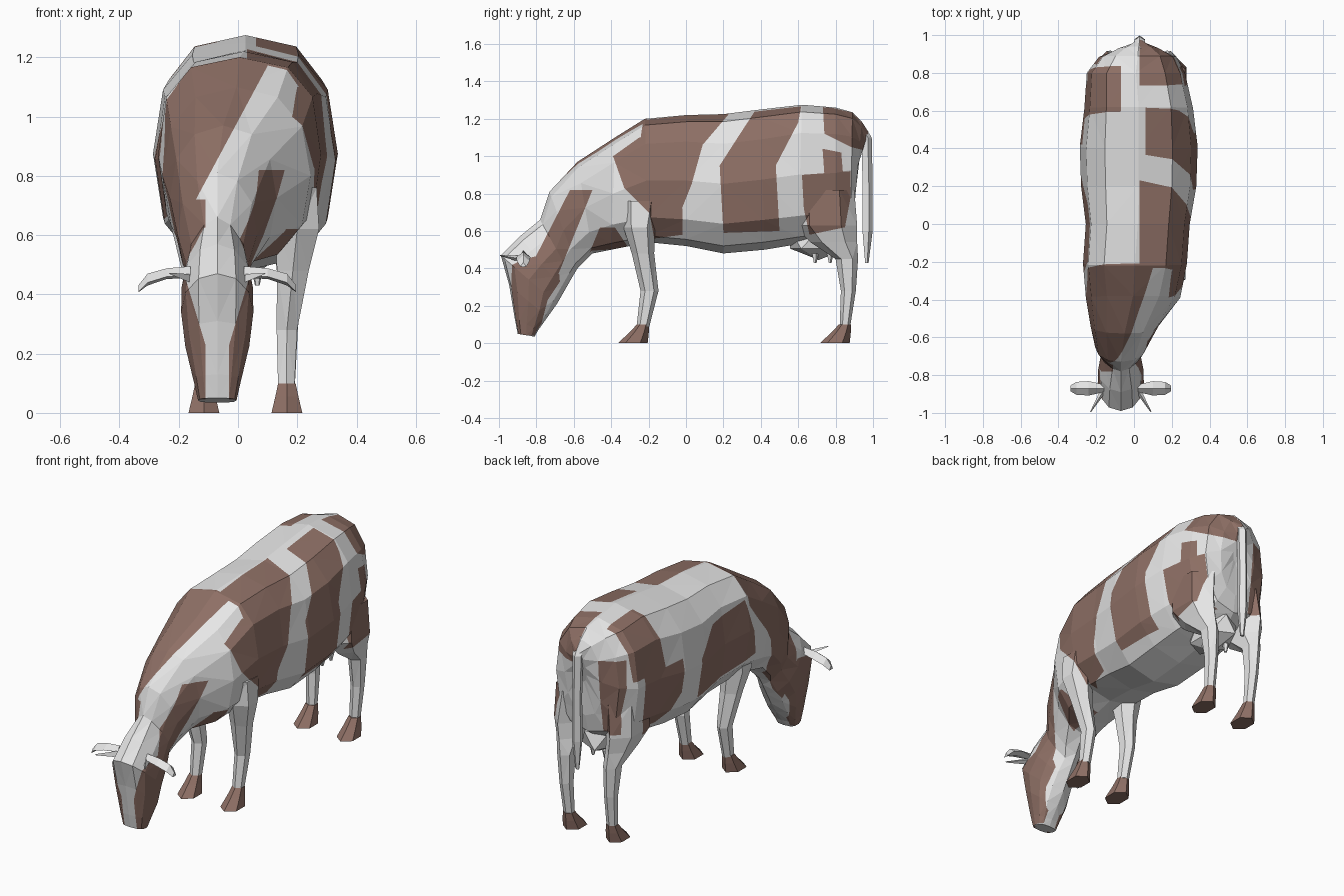
import bpy, bmesh, math
from mathutils import Vector

if "Cube" in bpy.data.objects:
    bpy.data.objects.remove(bpy.data.objects["Cube"])


def material(name, rgb):
    m = bpy.data.materials.new(name)
    m.diffuse_color = (*rgb, 1)
    m.use_nodes = True
    m.node_tree.nodes["Principled BSDF"].inputs["Base Color"].default_value = m.diffuse_color
    return m


WHITE = material("off white hide", (0.79, 0.79, 0.79))
BROWN = material("brown hide", (0.27, 0.16, 0.13))
MID = 0.025          # centre line of the trunk
HEAD_X = -0.07       # the head is turned a little to one side

# Brown patches: (side, x offset, x slope with z, convex outline in y,z)
RIGHT = [
    (1, 0.03, 0, [(-.22, 1.25), (.25, 1.25), (.08, 1.05), (-.25, 1.05)]),
    (1, 0.03, 0, [(-.39, 1.0), (-.25, 1.1), (.1, 1.1), (.03, .85), (-.03, .7), (-.2, .7), (-.33, .83)]),
    (1, 0.03, 0, [(-.2, .72), (-.02, .72), (-.02, .58), (-.17, .56)]),
    (1, 0.0, 0, [(-.53, .45), (-.46, .62), (-.38, .62), (-.3, .5)]),
    (1, 0.06, 0, [(.4, 1.29), (.62, 1.29), (.6, 1.18), (.48, .95), (.18, .95), (.27, 1.09)]),
    (1, 0.06, 0, [(.18, .95), (.48, .95), (.5, .6), (.2, .59)]),
    (1, 0.08, 0, [(.62, .9), (.88, .92), (.88, .78), (.85, .62), (.66, .58), (.63, .72)]),
    (1, 0.08, 0, [(.73, 1.04), (.83, 1.02), (.84, .9), (.74, .9)]),
    (1, 0.03, 0, [(.73, 1.3), (1, 1.3), (1, 1.02), (.88, 1.05), (.74, 1.12)]),
]
LEFT = [
    (-1, -0.07, 0, [(.84, 1.3), (.6, 1.3), (.56, .95), (.82, .95)]),
    (-1, -0.07, 0, [(.42, .95), (.74, .95), (.72, .6), (.55, .6), (.42, .75)]),
    (-1, -0.07, 0, [(.25, .88), (.1, 1.02), (-.2, 1.05), (-.3, .7), (.25, .65)]),
    (-1, -0.08, 0, [(.84, 1.08), (1, 1.08), (1, .65), (.87, .65)]),
]
MUZZLE = [(-.97, .23), (-.94, .05), (-.79, .04), (-.74, .23)]
CHEEK = [(-.97, .23), (-.97, .47), (-.78, .47), (-.66, .35), (-.74, .23)]
NECK = [
    (1, 0.0, 0, [(-.62, .82), (-.5, .82), (-.67, .4), (-.72, .28), (-.85, .3), (-.8, .47)]),
    (-1, -.529, .537, [(-.2, 1.25), (-.24, 1.0), (-.45, .72), (-.86, .72), (-.86, 1.25)]),
    (-1, -.11, 0, [(-.45, .72), (-.78, .72), (-.78, .5), (-.7, .25), (-.55, .45)]),
    (1, -.03, 0, MUZZLE), (-1, -.11, 0, MUZZLE),
    (1, -.099, .3, CHEEK), (-1, -.041, -.3, CHEEK),
]


def inside(poly, y, z):
    c = [(b[0] - a[0]) * (z - a[1]) - (b[1] - a[1]) * (y - a[0])
         for a, b in zip(poly, poly[1:] + poly[:1])]
    return min(c) >= 0 or max(c) <= 0


def paint(bm):
    """Cut the patch outlines into the faces, then colour the faces inside."""
    for side, x0, slope, poly in RIGHT + LEFT + NECK:
        ys, zs = [p[0] for p in poly], [p[1] for p in poly]
        planes = [(Vector((x0, 0, 0)), Vector((1, 0, -slope)))]
        for a, b in zip(poly, poly[1:] + poly[:1]):
            planes.append((Vector((0, *a)), Vector((0, b[1] - a[1], a[0] - b[0]))))
        for co, no in planes:
            geom = set()
            for f in bm.faces:
                v = [w.co for w in f.verts]
                if (max(side * (p.x - x0 - slope * p.z) for p in v) > 0
                        and max(p.y for p in v) > min(ys) and min(p.y for p in v) < max(ys)
                        and max(p.z for p in v) > min(zs) and min(p.z for p in v) < max(zs)):
                    geom.update([f, *f.edges, *f.verts])
            if geom:
                bmesh.ops.bisect_plane(bm, geom=list(geom), dist=1e-4,
                                       plane_co=co, plane_no=no.normalized())
    for f in bm.faces:
        c = f.calc_center_median()
        f.material_index = int(any(s * (c.x - x0 - k * c.z) > 0 and inside(p, c.y, c.z)
                                   for s, x0, k, p in RIGHT + LEFT + NECK))


def finish(name, bm, mats, patched=False):
    bmesh.ops.recalc_face_normals(bm, faces=bm.faces[:])
    if patched:
        bmesh.ops.triangulate(bm, faces=bm.faces[:])
        paint(bm)
    me = bpy.data.meshes.new(name)
    bm.to_mesh(me)
    bm.free()
    for m in mats:
        me.materials.append(m)
    ob = bpy.data.objects.new(name, me)
    bpy.context.collection.objects.link(ob)
    return ob


def loft(name, rings, mats, patched=False):
    """Skin a list of point rings and cap both ends."""
    bm = bmesh.new()
    rows = [[bm.verts.new(p) for p in r] for r in rings]
    n = len(rows[0])
    for a, b in zip(rows, rows[1:]):
        for i in range(n):
            j = (i + 1) % n
            bm.faces.new((a[i], a[j], b[j], b[i]))
    bm.faces.new(rows[0])
    bm.faces.new(rows[-1])
    return finish(name, bm, mats, patched)


def body_ring(ty, tz, by, bz, cx, hw, power):
    mid, up = Vector((cx, (ty + by) / 2, (tz + bz) / 2)), Vector((0, ty - by, tz - bz)) / 2
    out = []
    for i in range(12):
        c, s = math.cos(i * math.pi / 6), math.sin(i * math.pi / 6)
        c, s = [math.copysign(abs(v) ** power if abs(v) > 1e-6 else 0, v) for v in (c, s)]
        out.append(mid + up * s + Vector((hw * c, 0, 0)))
    return out


def flat_ring(x, y, z, hx, hy, n=6):
    return [(x + hx * math.sin(2 * math.pi * i / n), y + hy * math.cos(2 * math.pi * i / n), z)
            for i in range(n)]


# Trunk, neck and head: top y,z / bottom y,z / centre x / half width / roundness
SECTIONS = [
    (.975, 1.13, .91, .92, .03, .035, 1), (.94, 1.185, .90, .72, .025, .12, .9),
    (.89, 1.235, .88, .62, .02, .205, .8),
    (.80, 1.26, .80, .56, .01, .26, .75), (.62, 1.275, .60, .53, .025, .288, .75),
    (.40, 1.25, .42, .50, .025, .312, .8), (.20, 1.225, .20, .48, .025, .305, .8),
    (0, 1.22, 0, .52, .02, .275, .75), (-.22, 1.20, -.2, .54, .005, .275, .75),
    (-.38, 1.10, -.4, .50, -.005, .25, .85), (-.58, .97, -.5, .48, -.05, .18, .9),
    (-.73, .81, -.58, .40, -.07, .135, 1),
]
HEAD = [
    (-.78, .66, -.61, .35, HEAD_X, .105, 1.25), (-.89, .57, -.65, .28, HEAD_X, .12, 1.05),
    (-.99, .47, -.69, .21, HEAD_X, .122, .95), (-.945, .31, -.74, .14, HEAD_X, .108, .8),
    (-.915, .13, -.79, .07, HEAD_X, .078, .7), (-.90, .05, -.81, .035, HEAD_X, .065, .7),
]
loft("body_and_head", [body_ring(*s) for s in SECTIONS + HEAD], [WHITE, BROWN], True)

# Legs and hooves, mirrored about the trunk centre: offset x, y, z, half x, half y
LEGS = {
    "front": ([(.18, -.24, .76, .07, .11), (.175, -.25, .62, .085, .085), (.16, -.23, .48, .062, .06),
               (.14, -.195, .28, .04, .048), (.138, -.23, .09, .032, .034)], -.23),
    "hind": ([(.15, .74, .82, .11, .16), (.17, .745, .63, .095, .17), (.16, .79, .54, .07, .125),
              (.15, .86, .45, .047, .06), (.145, .868, .28, .037, .04), (.14, .85, .09, .031, .028)], .85),
}
for kind, (rows, y) in LEGS.items():
    for side, label in ((1, "right"), (-1, "left")):
        loft(f"{kind}_{label}_leg", [flat_ring(MID + side * x, *r) for x, *r in rows],
             [WHITE, BROWN], True)
        hx = MID + side * .14
        loft(f"{kind}_{label}_hoof", [flat_ring(hx, y, .10, .034, .033),
                                      flat_ring(hx, y - .022, .055, .045, .053),
                                      flat_ring(hx, y - .055, 0, .06, .08)], [BROWN])

# Ears and small horns
for side, label in ((1, "right"), (-1, "left")):
    rings = []
    for d, z, dy, dz in ((.09, .475, .02, .02), (.17, .47, .038, .018),
                         (.235, .45, .034, .02), (.265, .42, .016, .012)):
        x = HEAD_X + side * d
        rings.append([(x, -.87 - dy, z - .01), (x, -.87, z + dz), (x, -.87 + dy, z - .01),
                      (x, -.87, z - dz)])
    loft(f"{label}_ear", rings, [WHITE])
    loft(f"{label}_horn", [[(HEAD_X + side * (x + r), y, z), (HEAD_X + side * x, y, z + r),
                            (HEAD_X + side * (x - r), y, z - r)]
                           for x, y, z, r in ((.09, -.88, .45, .018), (.16, -.995, .47, .003))], [WHITE])

# Tail
loft("tail", [flat_ring(.03, y, z, rx, ry, 5) for y, z, rx, ry in
              ((.90, 1.19, .035, .035), (.963, 1.10, .03, .03), (.968, .85, .026, .03),
               (.968, .60, .03, .03), (.966, .43, .012, .01))], [WHITE])

# Udder with four small teats
bm = bmesh.new()
bmesh.ops.create_icosphere(bm, subdivisions=1, radius=1)
bmesh.ops.scale(bm, vec=(.12, .18, .11), verts=bm.verts[:])
bmesh.ops.translate(bm, vec=(MID, .71, .555), verts=bm.verts[:])
finish("udder", bm, [WHITE])
for i, (dx, y) in enumerate(((-.04, .69), (.04, .69), (-.04, .77), (.04, .77))):
    loft(f"teat_{i + 1}", [flat_ring(MID + dx, y, .48, .02, .02, 5),
                           flat_ring(MID + dx, y, .43, .008, .008, 5)], [WHITE])
